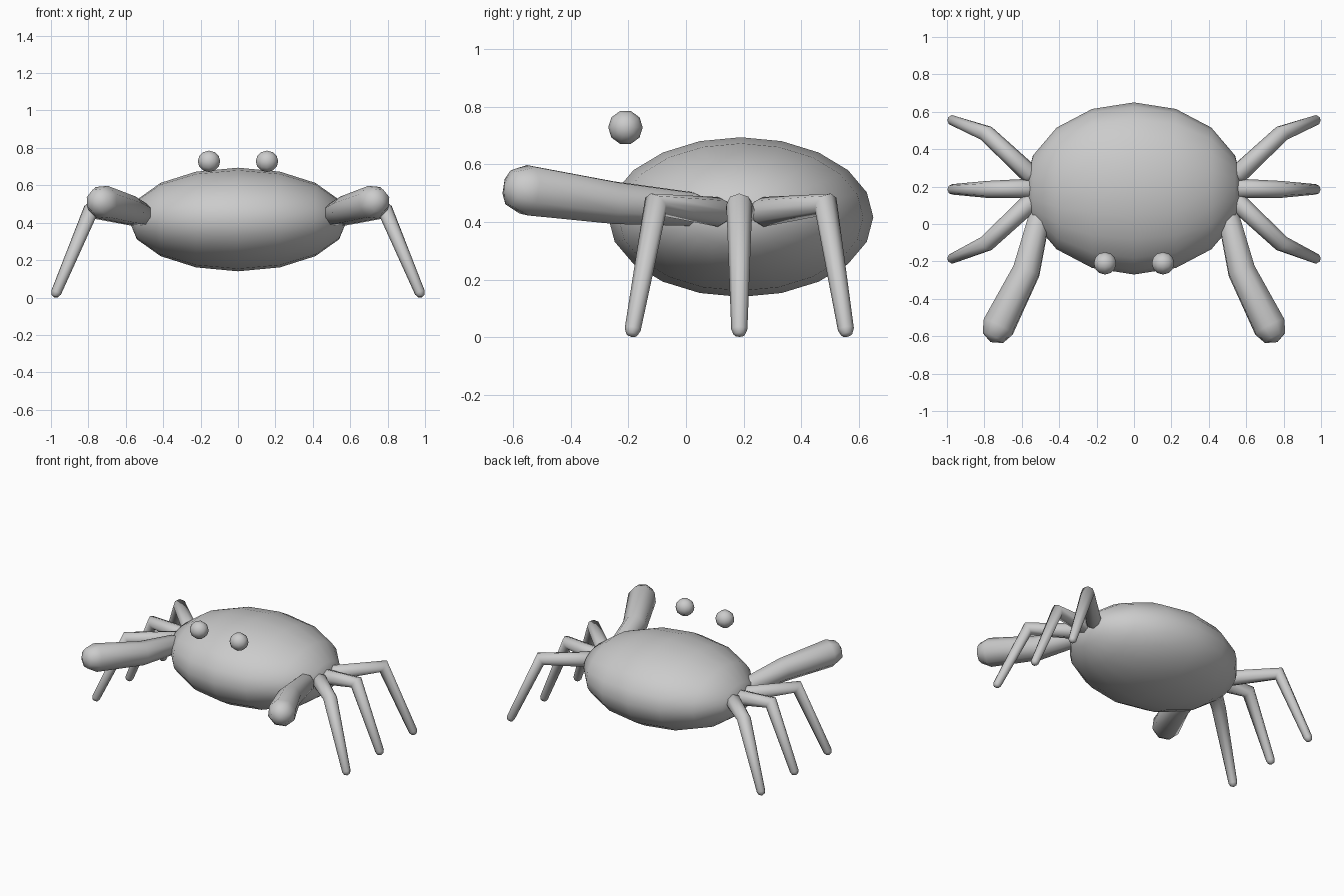
import bpy, bmesh, math
from mathutils import Vector, Matrix

cube = bpy.data.objects.get("Cube")
if cube:
    bpy.data.objects.remove(cube, do_unlink=True)

grey = bpy.data.materials.new("shell_grey")
grey.use_nodes = True
colour = (0.6, 0.6, 0.6, 1)
grey.diffuse_color = colour
grey.node_tree.nodes["Principled BSDF"].inputs["Base Color"].default_value = colour


def finish(bm, name):
    bmesh.ops.recalc_face_normals(bm, faces=bm.faces)
    for face in bm.faces:
        face.smooth = True
    mesh = bpy.data.meshes.new(name)
    bm.to_mesh(mesh)
    bm.free()
    mesh.materials.append(grey)
    obj = bpy.data.objects.new(name, mesh)
    bpy.context.collection.objects.link(obj)
    return obj


def ellipsoid(name, centre, radii, segments, rings):
    """Sphere with its poles on the x axis, scaled to the radii."""
    bm = bmesh.new()
    bmesh.ops.create_uvsphere(bm, u_segments=segments, v_segments=rings, radius=1)
    bm.transform(Matrix.Translation(centre) @ Matrix.Diagonal((*radii, 1))
                 @ Matrix.Rotation(math.pi / 2, 4, 'Y'))
    return finish(bm, name)


def limb(name, points, radii, side, sides=8):
    """Tapered, jointed tube with rounded ends."""
    pts = [Vector((p[0] * side, p[1], p[2])) for p in points]
    dirs = [(b - a).normalized() for a, b in zip(pts, pts[1:])]
    tangents = [dirs[0]] + [(a + b).normalized() for a, b in zip(dirs, dirs[1:])] + [dirs[-1]]
    stations = list(zip(pts, radii, tangents))
    # rounded ends: one smaller ring, then a tip
    p, r, t = stations[0]
    stations.insert(0, (p - t * r * 0.7, r * 0.7, t))
    start = p - t * r
    p, r, t = stations[-1]
    stations.append((p + t * r * 0.7, r * 0.7, t))
    end = p + t * r

    bm = bmesh.new()
    loops = []
    across = Vector((0, 1, 0))
    for p, r, t in stations:
        across = (across - t * across.dot(t)).normalized()
        up = t.cross(across)
        angles = [math.tau * i / sides for i in range(sides)]
        loops.append([bm.verts.new(p + (across * math.cos(a) + up * math.sin(a)) * r)
                      for a in angles])
    for lower, upper in zip(loops, loops[1:]):
        for i in range(sides):
            j = (i + 1) % sides
            bm.faces.new((lower[i], lower[j], upper[j], upper[i]))
    for tip, loop in ((start, loops[0]), (end, loops[-1])):
        v = bm.verts.new(tip)
        for i in range(sides):
            bm.faces.new((v, loop[i], loop[(i + 1) % sides]))
    return finish(bm, name)


# Body
ellipsoid("body", (0, 0.19, 0.417), (0.585, 0.46, 0.277), 20, 8)

for side, label in ((1, "left"), (-1, "right")):
    # Eye floating above the front of the shell
    ellipsoid(f"{label}_eye", (side * 0.155, -0.21, 0.728), (0.06, 0.06, 0.06), 10, 6)

    # Front arm, swelling toward its rounded end
    limb(f"{label}_arm", [(0.51, 0.02, 0.445), (0.575, -0.25, 0.467), (0.726, -0.55, 0.51)],
         (0.062, 0.078, 0.092), side)

    # Three walking legs, fanned out from the side
    for part, root_y, knee_y, foot_y in (("front", 0.11, -0.105, -0.185),
                                         ("middle", 0.19, 0.185, 0.185),
                                         ("back", 0.27, 0.485, 0.555)):
        limb(f"{label}_{part}_leg",
             [(0.56, root_y, 0.435), (0.79, knee_y, 0.46), (0.972, foot_y, 0.027)],
             (0.052, 0.045, 0.028), side)
